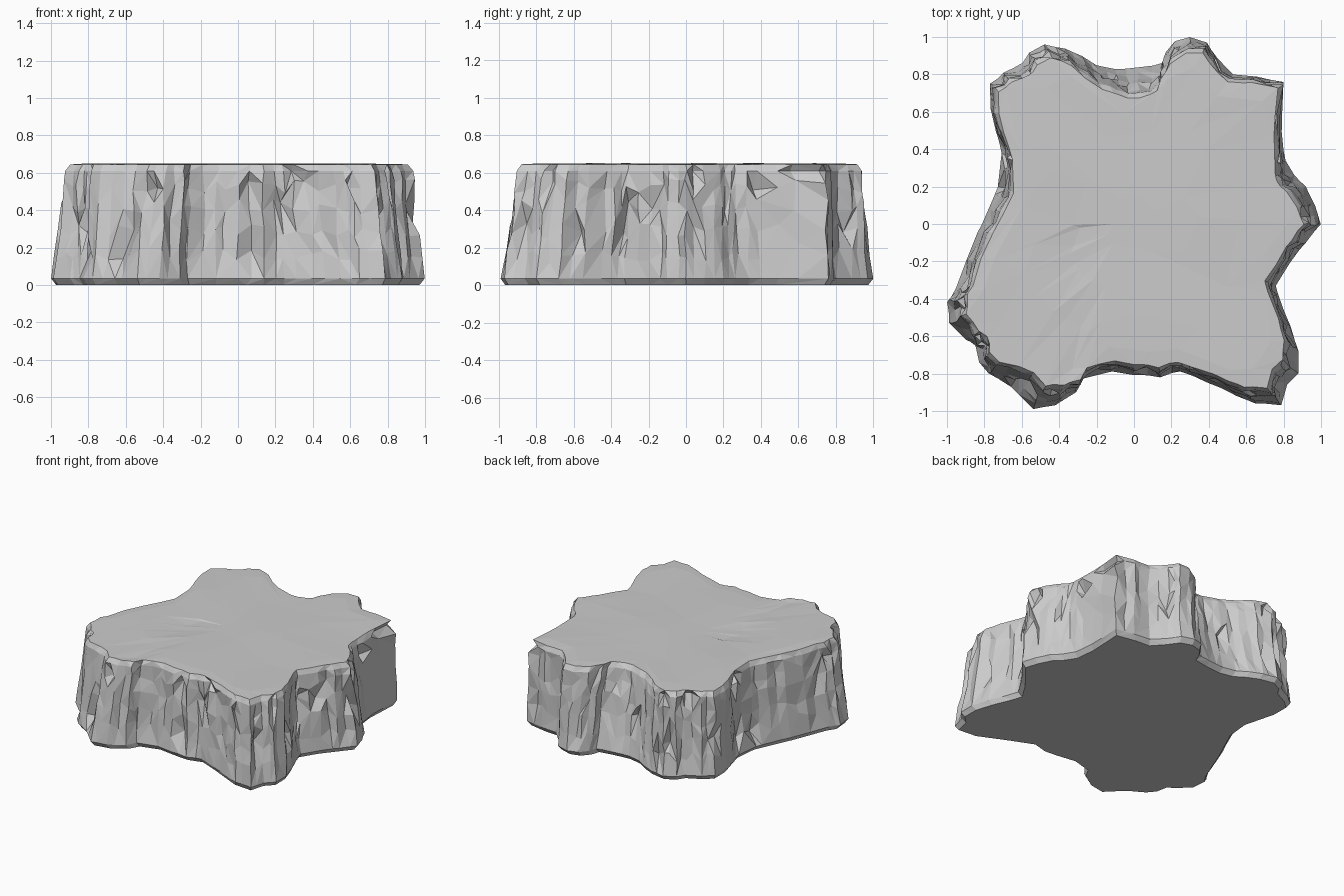
import bpy, bmesh, math, random
from mathutils import Vector

if "Cube" in bpy.data.objects:
    bpy.data.objects.remove(bpy.data.objects["Cube"])

random.seed(7)

# Footprint of the slab, counter-clockwise from the right tip
outline = [
    (1.0, 0), (.97, .1), (.92, .2), (.86, .26), (.81, .34), (.79, .5), (.80, .76),
    (.66, .79), (.53, .80), (.44, .90), (.39, .97), (.30, 1.0), (.22, .98), (.17, .92),
    (.15, .86), (.03, .84), (-.1, .83), (-.2, .85), (-.28, .90), (-.37, .94), (-.48, .96),
    (-.56, .92), (-.6, .86), (-.70, .81), (-.77, .75), (-.77, .62), (-.74, .5), (-.71, .38),
    (-.73, .2), (-.78, .08), (-.84, -.05), (-.9, -.2), (-.96, -.36), (-1.0, -.42),
    (-.99, -.53), (-.9, -.62), (-.85, -.65), (-.83, -.74), (-.78, -.8), (-.66, -.87),
    (-.54, -.99), (-.42, -.97), (-.31, -.9), (-.27, -.83), (-.12, -.79), (0, -.81),
    (.14, -.82), (.25, -.79), (.4, -.85), (.55, -.92), (.65, -.96), (.79, -.97),
    (.82, -.86), (.88, -.8), (.88, -.68), (.84, -.55), (.78, -.4), (.76, -.33),
    (.84, -.2), (.92, -.1)]

# How far the top rim steps back, by angle in degrees
setback = [(0, .06), (15, .08), (25, .02), (45, .01), (60, .02), (70, .03), (80, .12),
           (90, .14), (100, .10), (108, .11), (113, .05), (120, .05), (135, .03), (150, .03),
           (165, .06), (195, .05), (203, .09), (215, .05), (225, .05), (238, .12),
           (245, .10), (252, .03), (290, .02), (308, .09), (318, .08), (330, .04),
           (345, .03), (360, .06)]


def rim_setback(p):
    a = math.degrees(math.atan2(p.y, p.x)) % 360
    for (a0, s0), (a1, s1) in zip(setback, setback[1:]):
        if a <= a1:
            return s0 + (s1 - s0) * (a - a0) / (a1 - a0)


# Columns: every outline point plus a midpoint
columns = []
for i, p in enumerate(outline):
    a, b = Vector(p), Vector(outline[(i + 1) % len(outline)])
    columns += [(a, 0.0), (a.lerp(b, random.uniform(.35, .65)), random.uniform(0, .03))]

# Wall rows: height, share of the rim setback, fixed inset, roughness
rows = [(0, 0, .03, 0), (.035, 0, 0, .15), (.16, .2, 0, .8), (.29, .4, 0, 1), (.42, .6, 0, 1),
        (.53, .8, 0, 1), (.61, .95, .005, .6), (.645, 1, .03, .2)]

bm = bmesh.new()
rings = []
for z, share, inset, rough in rows:
    ring = []
    for p, groove in columns:
        d = inset + share * rim_setback(p) + rough * (groove + random.uniform(0, .018))
        if rough > .5 and random.random() < .07:
            d += .05
        q = p - p.normalized() * d
        side = Vector((-p.y, p.x)).normalized() * random.uniform(-.012, .012) * rough
        ring.append(bm.verts.new((q.x + side.x, q.y + side.y,
                                  z + random.uniform(-.04, .04) * (rough > .7))))
    rings.append(ring)

# Gently uneven top, running in to the centre
n = len(columns)
for s in (.9, .65, .38, .15):
    ring = []
    for i in range(n):
        c = rings[len(rows) - 1][i].co
        x, y = c.x * s, c.y * s
        wave = math.sin(5 * x + 3 * y) * math.cos(6 * y - 2 * x)
        crease = .008 * max(0, 1 - abs(x + .32) / .1) * (y < 0)
        ring.append(bm.verts.new((x, y, .648 + .003 * wave - crease)))
    rings.append(ring)

# Faces with irregular triangle directions
for lo, hi in zip(rings, rings[1:]):
    for i in range(n):
        j = (i + 1) % n
        a, b, c, d = lo[i], lo[j], hi[j], hi[i]
        tris = ((a, b, c), (a, c, d)) if random.random() < .5 else ((a, b, d), (b, c, d))
        for t in tris:
            bm.faces.new(t)
bm.faces.new(rings[-1])
bm.faces.new(rings[0][::-1])
bmesh.ops.recalc_face_normals(bm, faces=bm.faces)

mesh = bpy.data.meshes.new("rock_slab")
bm.to_mesh(mesh)
bm.free()
rock = bpy.data.objects.new("rock_slab", mesh)
bpy.context.collection.objects.link(rock)

# Merge small facets into irregular chiselled planes
dec = rock.modifiers.new("chisel", 'DECIMATE')
dec.ratio = .6
